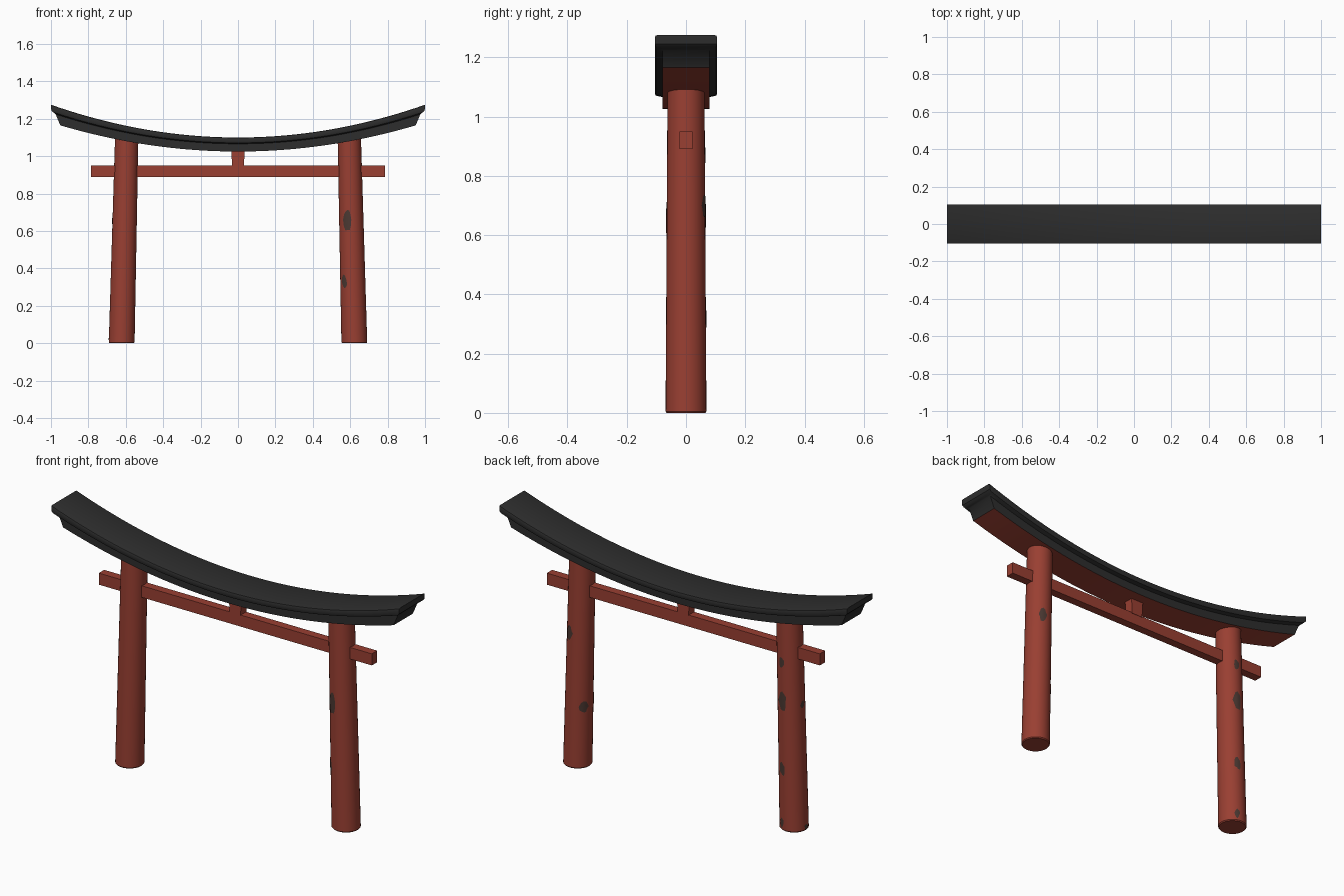
import bpy, bmesh, math, random

random.seed(4)
if "Cube" in bpy.data.objects:
    bpy.data.objects.remove(bpy.data.objects["Cube"])


def material(name, rgb):
    m = bpy.data.materials.new(name)
    m.use_nodes = True
    m.diffuse_color = (*rgb, 1)
    m.node_tree.nodes["Principled BSDF"].inputs["Base Color"].default_value = (*rgb, 1)
    return m


RED = material("red paint", (0.32, 0.05, 0.032))
BLACK = material("black lacquer", (0.027, 0.027, 0.027))
WORN = material("worn wood", (0.07, 0.04, 0.032))


def finish(name, bm, *mats, smooth=True):
    bmesh.ops.recalc_face_normals(bm, faces=bm.faces)
    mesh = bpy.data.meshes.new(name)
    bm.to_mesh(mesh)
    bm.free()
    ob = bpy.data.objects.new(name, mesh)
    bpy.context.collection.objects.link(ob)
    for m in mats:
        mesh.materials.append(m)
    if smooth:
        bpy.ops.object.select_all(action="DESELECT")
        ob.select_set(True)
        bpy.context.view_layer.objects.active = ob
        bpy.ops.object.shade_smooth_by_angle(angle=math.radians(35))
    return ob


# Pillars lean inward and taper upward
def axis_x(side, z):
    return side * (0.622 - 0.0245 * z)


def pillar_radius(z):
    return 0.069 - 0.006 * z


def pillar(name, side):
    bm = bmesh.new()
    rings = []
    for z, inset in ((0, 0.004), (0.005, 0), (1.12, 0)):
        r = pillar_radius(z) - inset
        angles = [math.tau * i / 32 for i in range(32)]
        rings.append([bm.verts.new((axis_x(side, z) + r * math.cos(a), r * math.sin(a), z))
                      for a in angles])
    for low, high in zip(rings, rings[1:]):
        for i in range(32):
            j = (i + 1) % 32
            bm.faces.new((low[i], low[j], high[j], high[i]))
    bm.faces.new(rings[0])
    bm.faces.new(rings[-1])
    finish(name, bm, RED)


# Worn paint: thin irregular plates wrapped around a pillar
def worn_patch(name, side, degrees, z, width, height):
    bm = bmesh.new()
    count = 12
    wobble = [random.uniform(0.75, 1.12) for _ in range(count)]

    def point(u, v):
        zz = max(z + v * height / 2, 0.006)
        r = pillar_radius(zz) + 0.002
        a = math.radians(degrees) + u * width / 2 / r
        return bm.verts.new((axis_x(side, zz) + r * math.cos(a), r * math.sin(a), zz))

    center = point(0, 0)
    inner, outer = [[point(s * w * math.cos(math.tau * i / count), s * w * math.sin(math.tau * i / count))
                     for i, w in enumerate(wobble)] for s in (0.5, 1)]
    for i in range(count):
        j = (i + 1) % count
        bm.faces.new((center, inner[i], inner[j]))
        bm.faces.new((inner[i], outer[i], outer[j], inner[j]))
    ob = finish(name, bm, WORN)
    a = math.radians(degrees)
    n = ob.data.polygons[0].normal
    if n.x * math.cos(a) + n.y * math.sin(a) < 0:
        ob.data.flip_normals()


pillar("left_pillar", 1)
pillar("right_pillar", -1)

# side, direction in degrees, height, patch width, patch height
patches = [
    (1, 252, 0.66, 0.05, 0.13), (1, 228, 0.33, 0.04, 0.07),
    (1, 70, 0.70, 0.045, 0.075), (1, 143, 0.32, 0.05, 0.06),
    (-1, 85, 0.67, 0.05, 0.11), (-1, 84, 0.87, 0.035, 0.055),
    (-1, 78, 0.32, 0.035, 0.07), (-1, 70, 0.04, 0.03, 0.05),
    (-1, 177, 0.65, 0.03, 0.045), (-1, 180, 0.02, 0.03, 0.03),
]
for number, data in enumerate(patches, 1):
    worn_patch(f"worn_patch_{number}", *data)


# Square timbers, optionally wider at the top
def timber(name, half_x, half_y, z0, z1, flare=1):
    bm = bmesh.new()
    bmesh.ops.create_cube(bm, size=2)
    for v in bm.verts:
        k = flare if v.co.z > 0 else 1
        v.co = (v.co.x * half_x * k, v.co.y * half_y, z1 if v.co.z > 0 else z0)
    finish(name, bm, RED, smooth=False)


timber("tie_beam", 0.785, 0.022, 0.89, 0.95)
timber("center_strut", 0.031, 0.024, 0.945, 1.04, 1.18)

# Curved lintel: a moulded section swept along an upturned arc
half = [(0.097, 0, 1), (0.103, 0.002, 1), (0.105, 0.007, 1), (0.105, 0.024, 0.998),
        (0.102, 0.029, 0.99), (0.095, 0.031, 0.98), (0.08, 0.034, 0.975), (0.079, 0.075, 0.95)]
section = half + [(-y, d, reach) for y, d, reach in reversed(half)]
bm = bmesh.new()
steps = 48
rows = []
for i in range(steps + 1):
    t = 2 * i / steps - 1
    row = []
    for y, depth, reach in section:
        x = t * reach
        row.append(bm.verts.new((x, y, 1.1 + 0.175 * x * x - depth * (1 + 0.24 * t * t))))
    rows.append(row)
size = len(section)
for a, b in zip(rows, rows[1:]):
    for k in range(size):
        m = (k + 1) % size
        face = bm.faces.new((a[k], a[m], b[m], b[k]))
        face.material_index = 1 if k == len(half) - 1 else 0  # red underside
for row in (rows[0], rows[-1]):
    for k in range(len(half) - 1):
        bm.faces.new((row[k], row[k + 1], row[size - 2 - k], row[size - 1 - k]))
finish("curved_lintel", bm, BLACK, RED)
